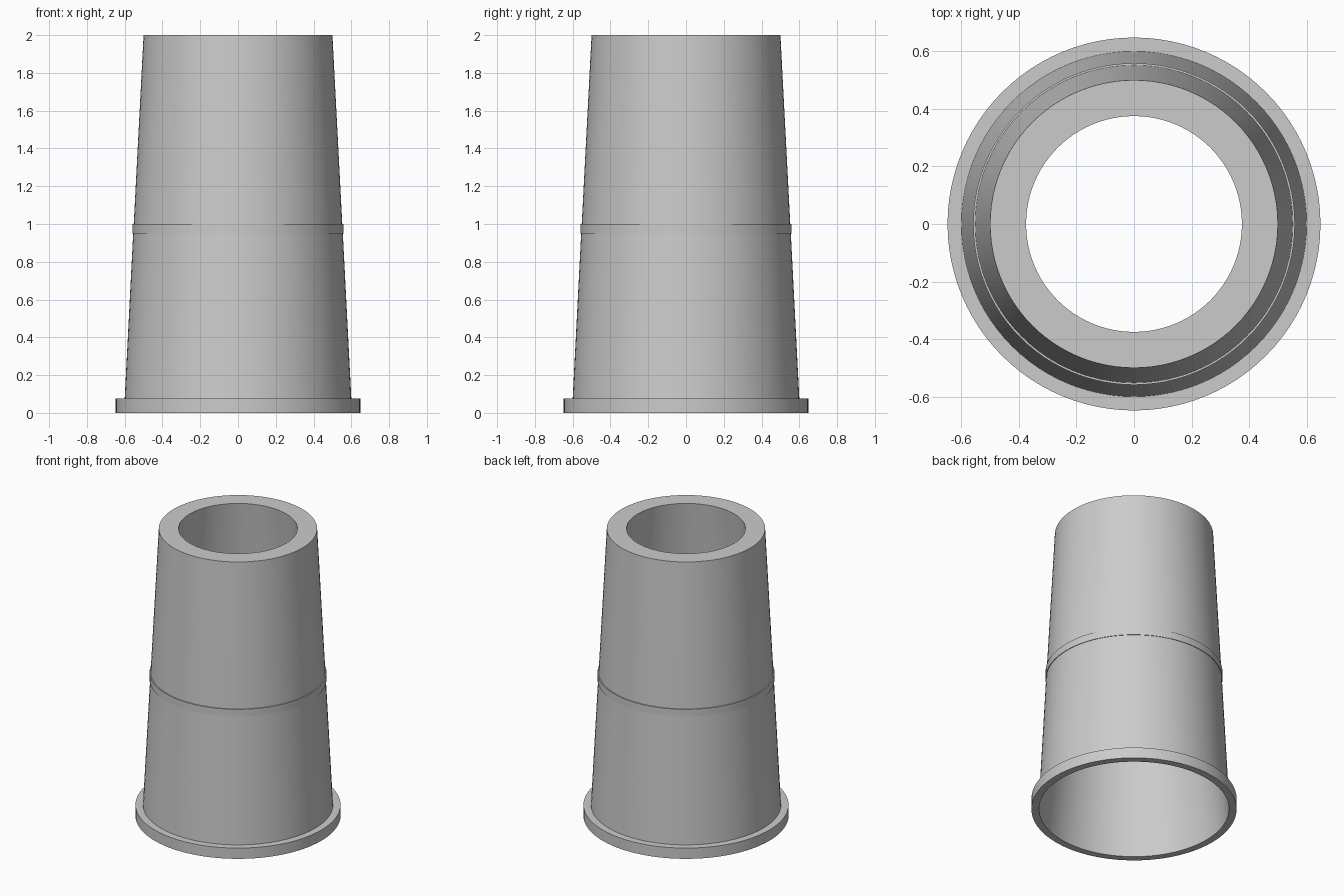
import bpy
import math

if "Cube" in bpy.data.objects:
    bpy.data.objects.remove(bpy.data.objects["Cube"], do_unlink=True)

SEGMENTS = 96

grey = bpy.data.materials.new("plain grey")
grey.use_nodes = True
colour = (0.6, 0.6, 0.6, 1)
grey.diffuse_color = colour
grey.node_tree.nodes["Principled BSDF"].inputs["Base Color"].default_value = colour


def lathe(name, profile):
    """Spin a closed (radius, height) profile, listed anticlockwise, around z."""
    count = len(profile)
    verts, faces = [], []
    for s in range(SEGMENTS):
        a = math.tau * s / SEGMENTS
        verts += [(r * math.cos(a), r * math.sin(a), z) for r, z in profile]
    for s in range(SEGMENTS):
        here, there = s * count, (s + 1) % SEGMENTS * count
        for i in range(count):
            j = (i + 1) % count
            faces.append((here + i, there + i, there + j, here + j))
    mesh = bpy.data.meshes.new(name)
    mesh.from_pydata(verts, [], faces)
    mesh.materials.append(grey)
    obj = bpy.data.objects.new(name, mesh)
    bpy.context.collection.objects.link(obj)
    bpy.ops.object.select_all(action="DESELECT")
    obj.select_set(True)
    bpy.context.view_layer.objects.active = obj
    bpy.ops.object.shade_smooth_by_angle(angle=math.radians(30))
    return obj


# Hollow tapered sleeve with a base flange and a thin raised band, in one skin
lathe("flanged_sleeve", [
    (0.6, 0), (0.648, 0), (0.648, 0.075), (0.6, 0.075),  # base flange
    (0.555, 0.95), (0.559, 0.95), (0.559, 1.0), (0.552, 1.0),  # raised band
    (0.5, 2), (0.375, 2),  # top rim, then the tapered bore
])
